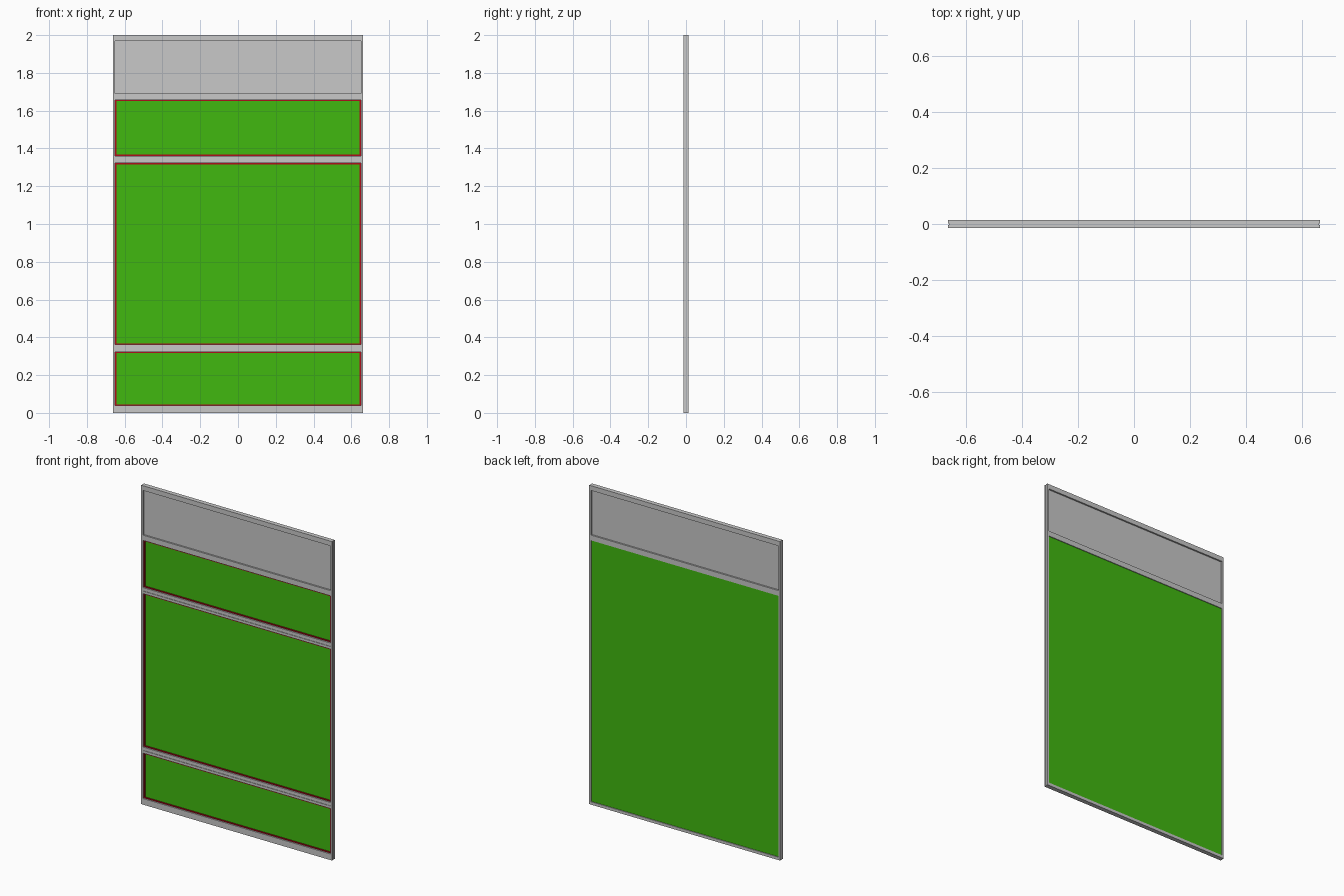
import bpy
import bmesh
from mathutils import Vector

cube = bpy.data.objects.get("Cube")
if cube:
    bpy.data.objects.remove(cube, do_unlink=True)


def material(name, color):
    m = bpy.data.materials.new(name)
    m.use_nodes = True
    m.diffuse_color = (*color, 1)
    m.node_tree.nodes["Principled BSDF"].inputs["Base Color"].default_value = (*color, 1)
    return m


GREY = material("light grey metal", (0.58, 0.58, 0.58))
GREEN = material("green panel", (0.052, 0.48, 0.005))
RED = material("red gasket", (0.42, 0.004, 0.01))

W = 0.662     # half width of the frame
INNER = 0.65  # half width between the posts
D = 0.014     # half depth of the frame


def extrude(name, points, vector, mat):
    """Sweep a closed outline along a vector."""
    bm = bmesh.new()
    face = bm.faces.new([bm.verts.new(p) for p in points])
    swept = bmesh.ops.extrude_face_region(bm, geom=[face])["geom"]
    verts = [g for g in swept if isinstance(g, bmesh.types.BMVert)]
    bmesh.ops.translate(bm, verts=verts, vec=Vector(vector))
    bmesh.ops.recalc_face_normals(bm, faces=bm.faces)
    mesh = bpy.data.meshes.new(name)
    bm.to_mesh(mesh)
    bm.free()
    mesh.materials.append(mat)
    obj = bpy.data.objects.new(name, mesh)
    bpy.context.collection.objects.link(obj)
    return obj


def box(name, x0, x1, y0, y1, z0, z1, mat):
    outline = [(x0, y0, z0), (x1, y0, z0), (x1, y1, z0), (x0, y1, z0)]
    return extrude(name, outline, (0, 0, z1 - z0), mat)


def rail(name, outline):
    extrude(name, [(-INNER, y, z) for y, z in outline], (2 * INNER, 0, 0), GREY)


# Side posts with a fine groove along the outer face
for side, label in ((-1, "right"), (1, "left")):
    g = W - 0.002
    outline = [(INNER, -D), (W, -D), (W, -0.003), (g, -0.003),
               (g, 0.001), (W, 0.001), (W, D), (INNER, D)]
    extrude(label + "_post", [(side * x, y, 0) for x, y in outline], (0, 0, 2), GREY)

# Header, transom and stepped bottom rail
box("header_rail", -INNER, INNER, -D, D, 1.97, 2, GREY)
box("transom_rail", -INNER, INNER, -D, D, 1.657, 1.69, GREY)
rail("bottom_rail", [(-D, 0), (D, 0), (D, 0.018), (0, 0.018), (0, 0.038), (-D, 0.038)])

# Front glazing bars with a shallow central groove
for label, z in (("lower", 0.342), ("upper", 1.342)):
    h, g = 0.019, 0.003
    rail(label + "_bar", [(-D, z - h), (0.001, z - h), (0.001, z + h), (-D, z + h),
                          (-D, z + g), (-D + 0.003, z + g),
                          (-D + 0.003, z - g), (-D, z - g)])

# Recessed top panel and the continuous green sheet
box("top_panel", -INNER, INNER, -0.004, 0.004, 1.97, 1.69, GREY)
box("green_sheet", -INNER, INNER, 0, 0.009, 0.018, 1.657, GREEN)

# Red gaskets lining each front opening
T = 0.007
for label, z0, z1 in (("lower", 0.038, 0.323), ("middle", 0.361, 1.323),
                      ("upper", 1.361, 1.657)):
    name = label + "_gasket_"
    box(name + "bottom", -INNER, INNER, -0.006, 0.001, z0, z0 + T, RED)
    box(name + "top", -INNER, INNER, -0.006, 0.001, z1 - T, z1, RED)
    for side, end in ((-1, "right"), (1, "left")):
        xa, xb = sorted((side * INNER, side * (INNER - T)))
        box(name + end, xa, xb, -0.006, 0.001, z0 + T, z1 - T, RED)
